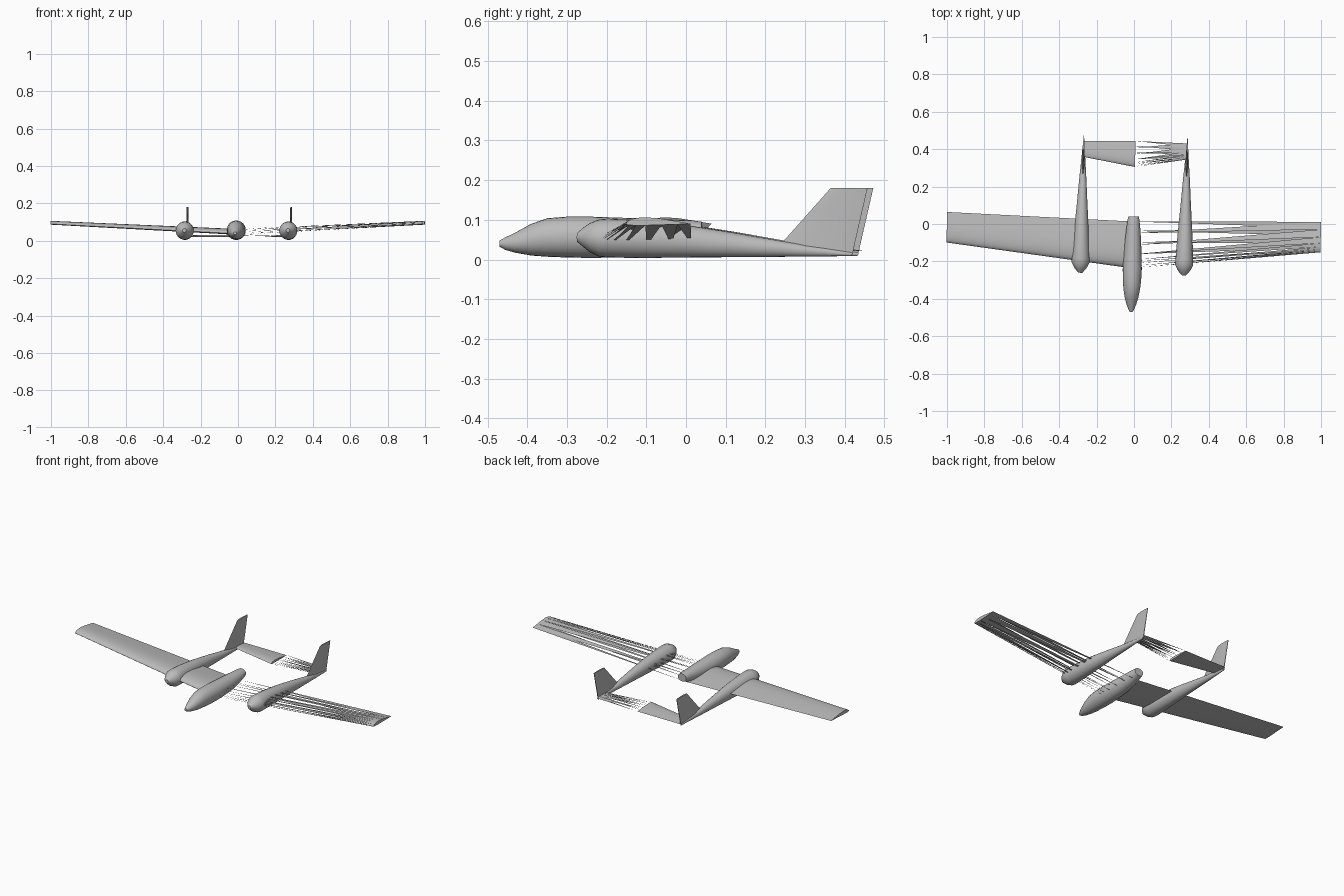
import bpy, bmesh, math
from mathutils import Matrix, Vector

if "Cube" in bpy.data.objects:
    bpy.data.objects.remove(bpy.data.objects["Cube"])

grey = bpy.data.materials.new("plain_grey")
grey.use_nodes = True
grey.diffuse_color = (0.5, 0.5, 0.5, 1)
grey.node_tree.nodes["Principled BSDF"].inputs["Base Color"].default_value = (0.5, 0.5, 0.5, 1)

# The whole aircraft sits slightly yawed
PLACE = Matrix.Translation((-0.003, 0, 0)) @ Matrix.Rotation(math.radians(-1.5), 4, "Z")
BOOM_X = 0.277


def finish(name, bm, smooth=True, solid=True):
    if solid:
        bmesh.ops.recalc_face_normals(bm, faces=bm.faces)
    bm.transform(PLACE)
    mesh = bpy.data.meshes.new(name)
    bm.to_mesh(mesh)
    bm.free()
    mesh.materials.append(grey)
    obj = bpy.data.objects.new(name, mesh)
    bpy.context.collection.objects.link(obj)
    if smooth:
        bpy.ops.object.select_all(action="DESELECT")
        obj.select_set(True)
        bpy.context.view_layer.objects.active = obj
        bpy.ops.object.shade_smooth_by_angle(angle=math.radians(35))
    return obj


def loft(name, rings):
    """Skin a list of equal closed rings and cap both ends."""
    bm = bmesh.new()
    rows = [[bm.verts.new(p) for p in ring] for ring in rings]
    n = len(rows[0])
    for a, b in zip(rows, rows[1:]):
        for i in range(n):
            j = (i + 1) % n
            bm.faces.new((a[i], a[j], b[j], b[i]))
    bm.faces.new(rows[0])
    bm.faces.new(rows[-1])
    return finish(name, bm)


def body(name, x, stations, sides=24):
    """Stations are y, half width, bottom z, top z."""
    rings = []
    for y, r, low, high in stations:
        ring = []
        for k in range(sides):
            a = math.tau * k / sides
            ring.append((x + r * math.cos(a), y, (low + high) / 2 + (high - low) / 2 * math.sin(a)))
        rings.append(ring)
    return loft(name, rings)


# Aerofoil outline as chord fraction and height fraction
UPPER = [(0, 0), (.012, .025), (.05, .055), (.1, .075), (.18, .092), (.3, .1), (.5, .085), (.75, .045), (1, .002)]
LOWER = [(.8, -.008), (.55, -.016), (.3, -.024), (.15, -.024), (.05, -.02), (.012, -.012)]
FOIL = UPPER + LOWER


def section(x, lead, trail, z, thick=1.0):
    chord = trail - lead
    return [Vector((x, lead + c * chord, z + h * chord * thick)) for c, h in FOIL]


def slivers(name, root, tip):
    """Open skin of long triangles, wide at the tip and pointed at the root."""
    bm = bmesh.new()
    n = len(root)
    for i in range(n):
        j = (i + 1) % n
        bm.faces.new([bm.verts.new(p) for p in (root[i], tip[i], tip[j])])
    bm.faces.new([bm.verts.new(p) for p in tip])
    return finish(name, bm, smooth=False, solid=False)


# Central pod
body("pod", 0, [
    (-.47, .008, .032, .048), (-.455, .016, .024, .056), (-.43, .026, .017, .068),
    (-.39, .037, .010, .090), (-.35, .044, .007, .104), (-.30, .049, .005, .108),
    (-.24, .051, .004, .108), (-.18, .048, .005, .106), (-.10, .044, .010, .103),
    (-.03, .038, .024, .100), (.02, .032, .042, .098), (.04, .028, .050, .095)])

# Twin booms and fins
for side, label in ((-1, "right"), (1, "left")):
    x = side * BOOM_X
    body(label + "_boom", x, [
        (-.268, .010, .045, .066), (-.25, .027, .030, .082), (-.235, .037, .018, .092),
        (-.212, .048, .007, .101), (-.19, .048, .005, .103), (-.12, .044, .004, .100),
        (0, .036, .005, .088), (.12, .027, .006, .069), (.25, .018, .007, .046),
        (.36, .009, .008, .029), (.425, .004, .009, .018)])

    fin = []
    for z, lead, trail, half in ((.012, .225, .427, .007), (.045, .252, .434, .007), (.18, .372, .465, .005)):
        hub = lead + (trail - lead) * .35
        fin.append([(x, lead, z), (x + half, hub, z), (x + half * .25, trail, z),
                    (x - half * .25, trail, z), (x - half, hub, z)])
    loft(label + "_fin", fin)

# Main wing: full skin on the right, open strips on the left
wing_root = (-.237, .013, .038)
wing_tip = (-.125, .038, .09)
loft("right_wing", [section(0, *wing_root), section(-.997, *wing_tip)])
slivers("left_wing_strips", section(0, *wing_root), section(1.003, *wing_tip))

# Tailplane between the fins, skinned the same way
tail_root = (.305, .444, .022)
tail_tip = (.352, .438, .022)
loft("right_tailplane", [section(0, *tail_root, .8), section(-BOOM_X, *tail_tip, .8)])
slivers("left_tailplane_strips", section(0, *tail_root, .8), section(BOOM_X, *tail_tip, .8))
